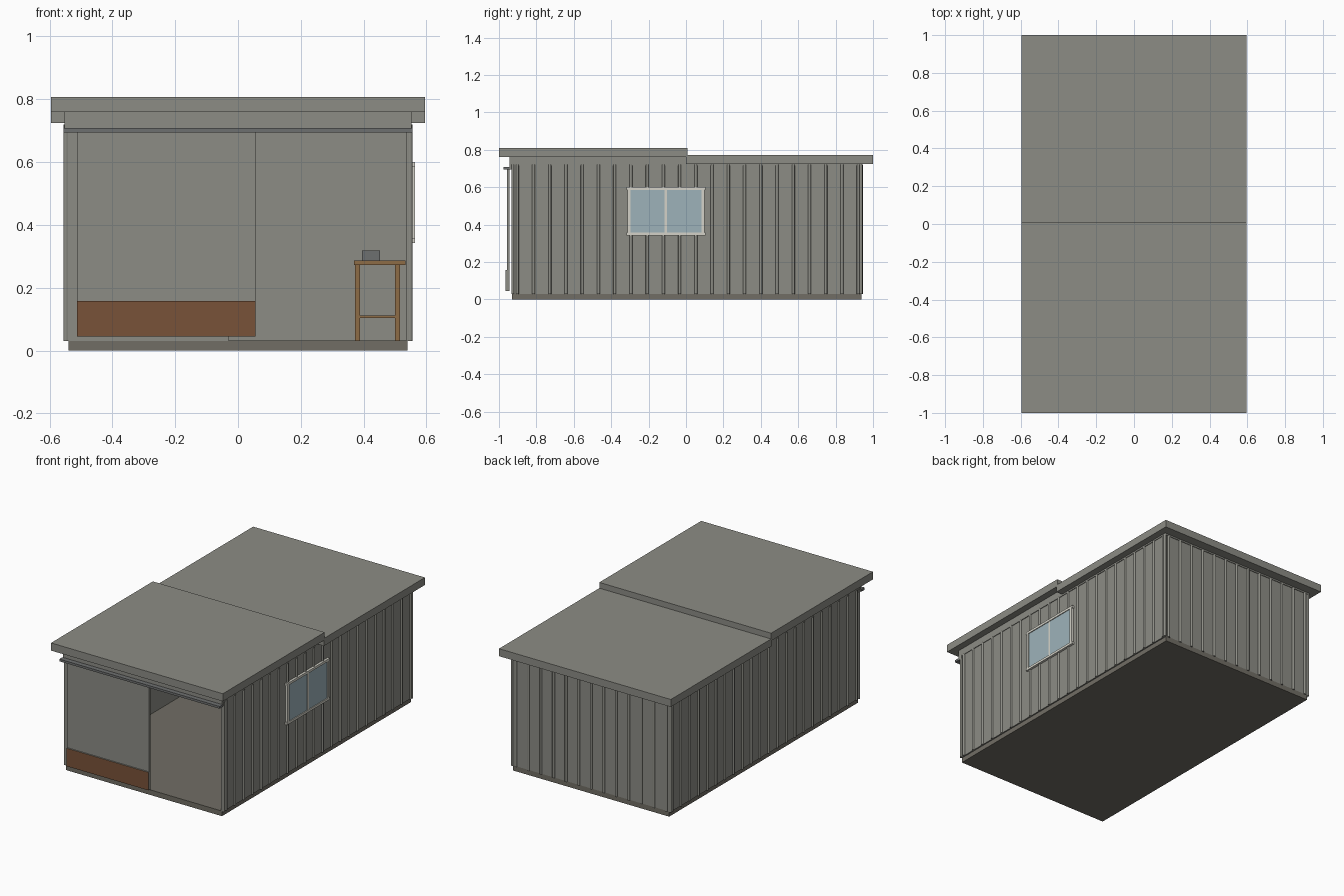
import bpy, bmesh
from math import radians
from mathutils import Matrix

if "Cube" in bpy.data.objects:
    bpy.data.objects.remove(bpy.data.objects["Cube"])


def material(name, rgb):
    m = bpy.data.materials.new(name)
    m.diffuse_color = (*rgb, 1)
    m.use_nodes = True
    m.node_tree.nodes["Principled BSDF"].inputs["Base Color"].default_value = m.diffuse_color
    return m


PAINT = material("grey_green_paint", (0.265, 0.265, 0.235))
CONCRETE = material("floor_concrete", (0.165, 0.155, 0.13))
RUST = material("rust_panel", (0.19, 0.085, 0.04))
WOOD = material("wood", (0.27, 0.15, 0.062))
STEEL = material("dark_steel", (0.155, 0.16, 0.16))
TRIM = material("window_trim", (0.66, 0.65, 0.58))
GLASS = material("window_glass", (0.34, 0.45, 0.49))


def finish(name, bm, mat):
    bmesh.ops.recalc_face_normals(bm, faces=bm.faces)
    me = bpy.data.meshes.new(name)
    bm.to_mesh(me)
    bm.free()
    ob = bpy.data.objects.new(name, me)
    bpy.context.collection.objects.link(ob)
    me.materials.append(mat)
    return ob


def boxes(name, spans, mat=PAINT):
    """One object from boxes given as (x0, x1, y0, y1, z0, z1)."""
    bm = bmesh.new()
    for x0, x1, y0, y1, z0, z1 in spans:
        mtx = (Matrix.Translation(((x0 + x1) / 2, (y0 + y1) / 2, (z0 + z1) / 2))
               @ Matrix.Diagonal((x1 - x0, y1 - y0, z1 - z0, 1)))
        bmesh.ops.create_cube(bm, size=1, matrix=mtx)
    return finish(name, bm, mat)


def ribs(name, points):
    """Upright round ribs half sunk into the cladding at the given (x, y)."""
    bm = bmesh.new()
    for x, y in points:
        bmesh.ops.create_cone(bm, cap_ends=True, segments=12, radius1=0.008, radius2=0.008,
                              depth=Z1 - Z0, matrix=Matrix.Translation((x, y, (Z0 + Z1) / 2)))
    ob = finish(name, bm, PAINT)
    ob.select_set(True)
    bpy.context.view_layer.objects.active = ob
    bpy.ops.object.shade_smooth_by_angle(angle=radians(40))
    ob.select_set(False)


PITCH, Z0, Z1 = 0.0868, 0.03, 0.72

# Floor slab and wall cladding
boxes("floor_slab", [(-0.54, 0.54, -0.93, 0.938, 0, 0.032)], CONCRETE)
boxes("right_wall", [(0.536, 0.548, -0.932, 0.938, Z0, Z1)])
boxes("left_wall", [(-0.548, -0.536, -0.932, 0.938, Z0, Z1)])
boxes("back_wall", [(-0.548, 0.548, 0.926, 0.938, Z0, Z1)])

# Round ribs on three sides and the corners
side_y = [-0.902 + i * PITCH for i in range(22)]
ribs("right_wall_ribs", [(0.548, y) for y in side_y])
ribs("left_wall_ribs", [(-0.548, y) for y in side_y])
ribs("back_wall_ribs", [(i * PITCH, 0.938) for i in range(-6, 7)])
ribs("corner_ribs", [(x, y) for x in (-0.548, 0.548) for y in (-0.926, 0.936)])

# Front wall beside the opening, and the right jamb
boxes("front_wall", [(-0.55, -0.03, -0.932, -0.918, Z0, Z1),
                     (0.54, 0.55, -0.932, -0.918, Z0, Z1)])

# Top plates carrying the two roof levels
boxes("front_header", [(-0.552, 0.552, -0.945, -0.918, 0.695, 0.762)])
plates = []
for s in (-1, 1):
    x0, x1 = sorted((s * 0.536, s * 0.552))
    plates += [(x0, x1, -0.92, 0.0, 0.715, 0.762), (x0, x1, 0.0, 0.94, 0.715, 0.73)]
plates.append((-0.552, 0.552, 0.926, 0.942, 0.715, 0.73))
boxes("wall_top_plates", plates)

# Stepped flat roof
boxes("front_roof", [(-0.595, 0.595, -1.0, 0.008, 0.76, 0.808)])
boxes("rear_roof", [(-0.595, 0.595, 0.0, 1.0, 0.725, 0.772)])
boxes("roof_step_wall", [(-0.552, 0.552, -0.008, 0.004, 0.727, 0.765)])

# Sliding door with its rusty kick panel (only the front face is rusty) and rail
boxes("sliding_door", [(-0.512, 0.055, -0.957, -0.945, 0.045, 0.70)])
kick = boxes("door_kick_panel", [(-0.512, 0.055, -0.965, -0.955, 0.045, 0.158)])
kick.data.materials.append(RUST)
for p in kick.data.polygons:
    p.material_index = int(p.normal.y < -0.5)
boxes("door_rail", [(-0.555, 0.555, -0.975, -0.945, 0.694, 0.708)], STEEL)

# Sliding window on the right wall
X0, X1 = 0.548, 0.563
boxes("window_frame", [(X0, X1, -0.318, 0.105, 0.342, 0.357),
                       (X0, X1, -0.318, 0.105, 0.586, 0.601),
                       (X0, X1, -0.313, -0.297, 0.345, 0.597),
                       (X0, X1, 0.082, 0.098, 0.345, 0.597),
                       (X0, X1 - 0.002, -0.115, -0.101, 0.35, 0.595)], TRIM)
boxes("window_glass", [(X0, 0.558, -0.305, 0.09, 0.35, 0.595)], GLASS)

# Workbench against the right wall
YA, YB = -0.20, 0.30
bench = [(0.37, 0.533, YA, YB, 0.272, 0.286)]
for y in (YA + 0.02, YB - 0.036):
    bench += [(x, x + 0.016, y, y + 0.016, 0.032, 0.272) for x in (0.373, 0.50)]
    bench.append((0.38, 0.515, y + 0.004, y + 0.012, 0.103, 0.112))
bench += [(x, x + 0.008, YA + 0.03, YB - 0.03, 0.103, 0.112) for x in (0.377, 0.504)]
boxes("workbench", bench, WOOD)
boxes("toolbox", [(0.395, 0.452, -0.05, 0.06, 0.286, 0.319)], STEEL)
